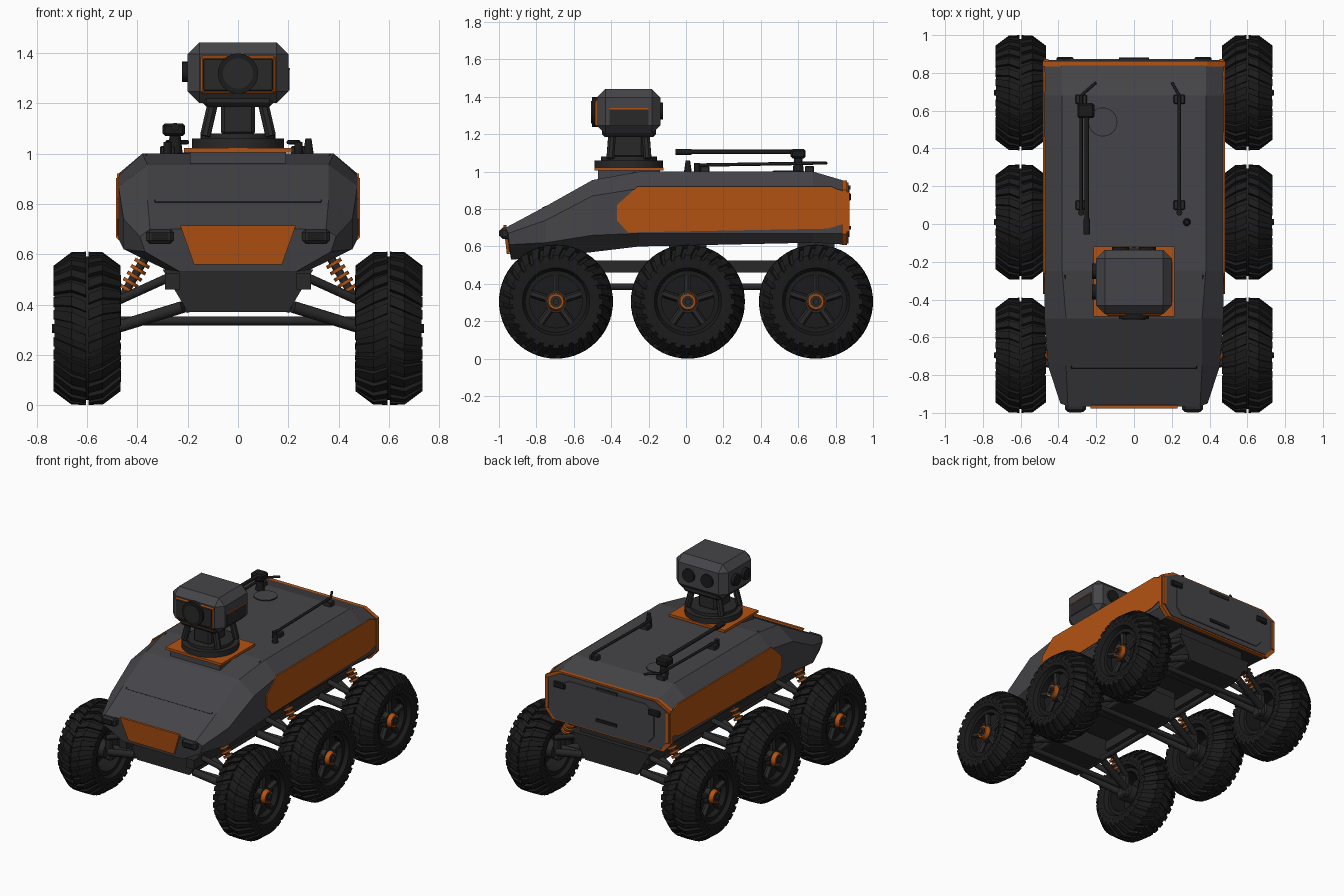
import bpy, bmesh
from math import sin, cos, pi, radians
from mathutils import Vector

if "Cube" in bpy.data.objects:
    bpy.data.objects.remove(bpy.data.objects["Cube"])


def material(name, rgb):
    m = bpy.data.materials.new(name)
    m.use_nodes = True
    m.diffuse_color = (*rgb, 1)
    bsdf = m.node_tree.nodes["Principled BSDF"]
    bsdf.inputs["Base Color"].default_value = (*rgb, 1)
    bsdf.inputs["Roughness"].default_value = 0.7
    return m


GRAY = material("body gray", (0.06, 0.06, 0.067))
ORANGE = material("orange", (0.45, 0.085, 0.006))
RUBBER = material("tyre black", (0.011, 0.011, 0.011))
DARK = material("dark metal", (0.022, 0.022, 0.023))


def finish(name, bm, *mats, smooth=False, rule=None):
    bmesh.ops.recalc_face_normals(bm, faces=bm.faces[:])
    me = bpy.data.meshes.new(name)
    if rule:
        for f in bm.faces:
            f.normal_update()
            f.material_index = rule(f)
    bm.to_mesh(me)
    bm.free()
    for m in mats:
        me.materials.append(m)
    if smooth:
        me.shade_smooth()
        me.set_sharp_from_angle(angle=radians(35))
    ob = bpy.data.objects.new(name, me)
    bpy.context.collection.objects.link(ob)
    return ob


def box(name, lo, hi, mat, bevel=0):
    bm = bmesh.new()
    bmesh.ops.create_cube(bm, size=1)
    for v in bm.verts:
        v.co = [(a + b) / 2 + c * (b - a) for a, b, c in zip(lo, hi, v.co)]
    if bevel:
        bmesh.ops.bevel(bm, geom=bm.edges[:], offset=bevel, segments=1, affect='EDGES')
    return finish(name, bm, mat)


def rod(name, p, q, r, mat, r2=None, n=16):
    p, q = Vector(p), Vector(q)
    bm = bmesh.new()
    bmesh.ops.create_cone(bm, cap_ends=True, segments=n, radius1=r,
                          radius2=r if r2 is None else r2, depth=(q - p).length)
    rot = (q - p).to_track_quat('Z', 'Y')
    for v in bm.verts:
        v.co = rot @ v.co + (p + q) / 2
    return finish(name, bm, mat, smooth=True)


def loft(name, rings, *mats, rule=None):
    bm = bmesh.new()
    loops = [[bm.verts.new(c) for c in ring] for ring in rings]
    for a, b in zip(loops, loops[1:]):
        for i in range(len(a)):
            j = (i + 1) % len(a)
            bm.faces.new((a[i], a[j], b[j], b[i]))
    bm.faces.new(loops[0])
    bm.faces.new(loops[-1])
    return finish(name, bm, *mats, rule=rule)


def ring(half):
    """Mirror a half section across x."""
    return [(x, y, z) for x, y, z in half] + [(-x, y, z) for x, y, z in reversed(half)]


def section(y, p0, p1, p2, p3):
    return ring([(x, y, z) for x, z in (p0, p1, p2, p3)])


# Hull
tail = ((.42, .61), (.475, .67), (.475, .9), (.38, .95))
nose = ring([(.23, -.935, .53), (.37, -.945, .61), (.39, -.95, .67), (.35, -.965, .7)])
loft("hull", [
    nose,
    section(-.75, (.29, .54), (.455, .62), (.455, .74), (.36, .815)),
    section(-.5, (.35, .57), (.475, .66), (.475, .87), (.36, .955)),
    section(-.25, (.4, .6), (.475, .67), (.475, .91), (.38, 1)),
    section(.68, (.42, .62), (.475, .67), (.475, .92), (.38, 1)),
    section(.85, *tail)], GRAY, DARK, rule=lambda f: int(f.normal.z < -.9))


# Rear trim and hatch
def scaled(y, s):
    return section(y, *[(x * s, .78 + (z - .78) * s) for x, z in tail])


loft("rear_trim", [scaled(.835, 1.02), scaled(.862, 1.02)], ORANGE)
loft("rear_panel", [scaled(.85, .96), scaled(.868, .96)], GRAY)
loft("rear_hatch", [scaled(.86, .78), scaled(.873, .76)], GRAY)
box("hatch_handle", (-.08, .86, .69), (.08, .882, .71), RUBBER)
box("rear_camera", (-.08, .86, .905), (.08, .88, .925), DARK)

# Nose plate and windscreen seams
loft("nose_plate", [[(-.23, y, .715), (.23, y, .715), (.175, y + .018, .56), (-.175, y + .018, .56)]
                    for y in (-.976, -.96)], ORANGE)
rod("front_seam", (-.33, -.765, .807), (.33, -.765, .807), .003, RUBBER, n=4)

for s in (1, -1):
    # Side panel
    outline = ((-.26, .92), (-.37, .82), (-.37, .74), (-.31, .675), (.76, .695), (.84, .72), (.84, .89), (.78, .92))
    loft("side_panel", [[(s * x, y, z) for y, z in outline] for x in (.472, .481)], ORANGE)
    rod("screen_seam", (s * .33, -.765, .807), (s * .365, -.27, .998), .003, RUBBER, n=4)
    # Lights
    box("headlight", (s * .31 - .055, -.995, .64), (s * .31 + .055, -.93, .7), DARK, .014)
    box("headlight_lens", (s * .31 - .033, -.999, .655), (s * .31 + .033, -.99, .685), RUBBER)
    box("rear_light", (s * .365 - .045, .86, .845), (s * .365 + .045, .883, .885), RUBBER, .006)
    box("rear_corner_guard", (s * .465 - .012, .85, .68), (s * .465 + .012, .874, .89), ORANGE)
    # Chassis rails
    box("chassis_rail", (s * .26 - .03, -.9, .46), (s * .26 + .03, .82, .525), DARK)
    rod("lower_rail", (s * .2, -.78, .385), (s * .2, .78, .385), .018, DARK)

# Wheel mesh, axle along x with the outer side at +x
SEG = 48
HALF_PROFILE = ((.1, .165), (.125, .18), (.13, .235), (.06, .285))


def add_tyre(bm):
    prof = list(HALF_PROFILE) + [(-x, r) for x, r in reversed(HALF_PROFILE)] + [(-.1, .14), (.1, .14)]
    loops = [[bm.verts.new((x, r * cos(a), r * sin(a))) for x, r in prof]
             for a in (2 * pi * i / SEG for i in range(SEG))]
    for i in range(SEG):
        a, b = loops[i], loops[(i + 1) % SEG]
        for j in range(len(prof)):
            k = (j + 1) % len(prof)
            bm.faces.new((a[j], a[k], b[k], b[j]))


def add_lug(bm, side, angle, width):
    # Each lug sweeps back from the centre line and wraps the shoulder
    path = ((.005, .305, .27, 0), (.062, .303, .27, .08), (.133, .25, .225, .16), (.134, .21, .2, .16))
    quads = []
    for x, top, base, skew in path:
        quads.append([bm.verts.new((side * x, r * cos(t), r * sin(t)))
                      for r, t in ((top, angle + skew), (top, angle + skew + width),
                                   (base, angle + skew + width), (base, angle + skew))])
    for a, b in zip(quads, quads[1:]):
        for j in range(4):
            bm.faces.new((a[j], a[(j + 1) % 4], b[(j + 1) % 4], b[j]))
    bm.faces.new(quads[0])
    bm.faces.new(quads[-1])


LUGS = 28
bm = bmesh.new()
add_tyre(bm)
for i in range(LUGS):
    for side in (1, -1):
        add_lug(bm, side, 2 * pi * (i + (.5 if side < 0 else 0)) / LUGS, .135)
tyre = finish("tyre", bm, RUBBER)

parts = [tyre,
         rod("rim_disc", (.02, 0, 0), (.06, 0, 0), .15, RUBBER, n=32),
         rod("hub", (-.09, 0, 0), (.095, 0, 0), .06, DARK, n=20),
         rod("hub_ring", (.09, 0, 0), (.125, 0, 0), .05, ORANGE, .042, n=12),
         rod("hub_recess", (.12, 0, 0), (.128, 0, 0), .032, DARK, n=12),
         rod("hub_nut", (.12, 0, 0), (.14, 0, 0), .018, DARK, n=6)]
for i in range(5):
    a = 2 * pi * i / 5 + pi / 2
    parts.append(rod("spoke", (.075, .04 * cos(a), .04 * sin(a)),
                     (.08, .155 * cos(a), .155 * sin(a)), .02, DARK, n=6))

WHEEL_Y = (-.695, .01, .695)
for y in WHEEL_Y:
    for s in (1, -1):
        for part in parts:
            ob = bpy.data.objects.new(part.name, part.data)
            ob.location = (s * .6, y, .305)
            ob.rotation_euler.z = 0 if s > 0 else pi
            bpy.context.collection.objects.link(ob)
        # Suspension arms and upright
        box("wheel_upright", (s * .49 - .025, y - .04, .25), (s * .49 + .025, y + .04, .42), DARK, .01)
        for d in (-.11, .11):
            rod("lower_arm", (s * .22, y + d, .39), (s * .48, y + d * .3, .31), .024, DARK)
            rod("upper_arm", (s * .27, y + d, .51), (s * .49, y + d * .3, .41), .018, DARK)
        # Spring strut
        low, high = Vector((s * .46, y, .43)), Vector((s * .36, y, .6))
        rod("damper", low, high, .017, DARK)
        for i in range(5):
            c = low.lerp(high, .15 + .15 * i)
            rod("spring_coil", c, c + (high - low) * .07, .033, ORANGE)
    # Cross member under each axle pair
    loft("cross_member", [[(-.3, v, .54), (.3, v, .54), (.2, v, .37), (-.2, v, .37)]
                          for v in (y - .13, y + .13)], DARK)
    rod("axle_beam", (-.48, y, .335), (.48, y, .335), .018, DARK)
    box("body_mount", (-.26, y - .1, .52), (.26, y + .1, .63), DARK)
for part in parts:
    bpy.data.objects.remove(part)

# Turret base
TY = -.305
box("turret_plate", (-.215, TY - .185, 1.005), (.215, TY + .185, 1.022), ORANGE)
box("turret_plinth", (-.19, TY - .165, .93), (.19, TY + .165, 1.006), GRAY)
rod("turret_ring", (0, TY, 1.02), (0, TY, 1.06), .183, DARK, n=32)
rod("turret_step", (0, TY, 1.06), (0, TY, 1.08), .15, DARK, n=32)
box("turret_motor", (-.068, TY - .1, 1.07), (.068, TY + .08, 1.2), DARK, .015)
for s in (1, -1):
    for d in (-.1, .1):
        rod("turret_leg", (s * .13, TY + d, 1.07), (s * .1, TY + d * .9, 1.2), .022, DARK, n=8)
box("turret_collar", (-.14, TY - .145, 1.185), (.14, TY + .145, 1.24), DARK, .015)

# Sensor head
box("sensor_head", (-.2, TY - .172, 1.2), (.2, TY + .168, 1.442), GRAY, .046)
box("face_frame", (-.15, TY - .179, 1.238), (.15, TY - .16, 1.388), ORANGE, .008)
box("face_panel", (-.14, TY - .183, 1.248), (.14, TY - .17, 1.378), DARK, .005)
rod("main_lens", (0, TY - .17, 1.318), (0, TY - .198, 1.318), .08, RUBBER, n=32)
rod("main_lens_glass", (0, TY - .19, 1.318), (0, TY - .202, 1.318), .06, DARK, n=32)
box("side_inset", (.19, TY - .105, 1.25), (.204, TY + .105, 1.335), DARK)
box("side_stripe", (.19, TY - .105, 1.333), (.206, TY + .105, 1.34), ORANGE)
for d in (-.055, .055):
    rod("side_lens", (-.19, TY + d, 1.325), (-.222, TY + d, 1.325), .04, RUBBER, n=20)
    rod("rear_lens", (d * 1.3, TY + .16, 1.325), (d * 1.3, TY + .183, 1.325), .045, RUBBER, n=20)

# Folded antennas
rod("thick_antenna", (-.25, .62, 1.105), (-.25, -.05, 1.105), .012, RUBBER)
rod("antenna_tip", (-.25, .03, 1.105), (-.25, -.055, 1.105), .017, RUBBER)
rod("antenna_pivot", (-.25, .6, 1.0), (-.25, .6, 1.09), .03, RUBBER, .02)
box("antenna_hinge", (-.3, .56, 1.07), (-.21, .64, 1.12), RUBBER, .01)
for x, bend in ((-.28, .08), (.24, -.04)):
    rod("thin_antenna", (x, .68, 1.045), (x, .06, 1.035), .009, RUBBER)
    rod("antenna_bend", (x, .68, 1.045), (x + bend, .75, 1.045), .008, RUBBER)
    rod("antenna_foot", (x, .06, 1.0), (x, .06, 1.045), .016, RUBBER)
    for y in (.1, .66):
        box("antenna_clip", (x - .03, y - .025, .995), (x + .03, y + .025, 1.03), DARK, .005)
rod("whip_mount", (.28, .01, .99), (.28, .01, 1.06), .022, RUBBER, .012)
rod("roof_cap_edge", (-.165, .54, .99), (-.165, .54, 1.003), .077, RUBBER, n=32)
rod("roof_cap", (-.165, .54, .99), (-.165, .54, 1.005), .073, GRAY, n=32)
